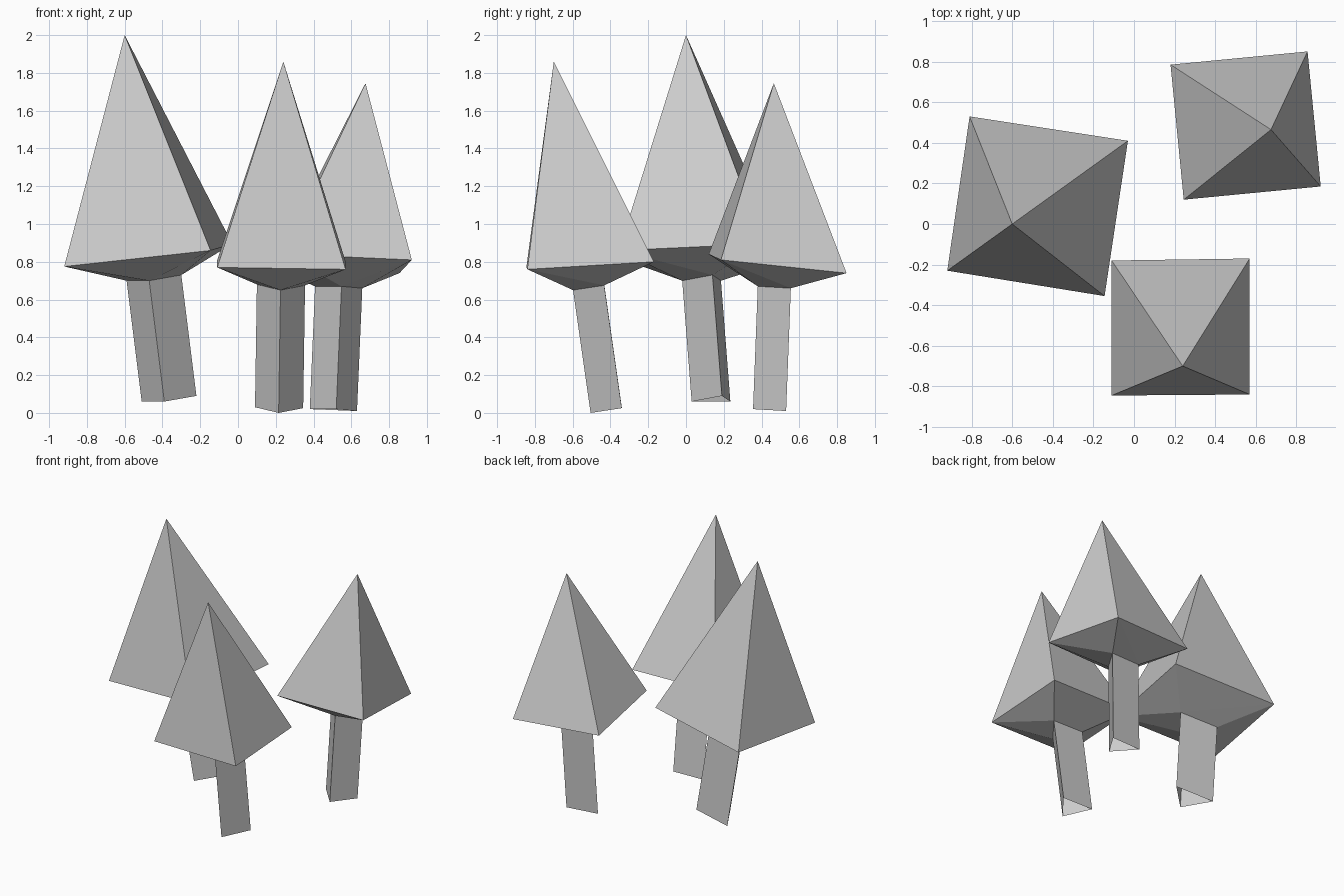
import bpy, bmesh
from mathutils import Vector

cube = bpy.data.objects.get("Cube")
if cube:
    bpy.data.objects.remove(cube, do_unlink=True)

# Single flat colour
grey = bpy.data.materials.new("plain_grey")
grey.use_nodes = True
colour = (0.6, 0.6, 0.6, 1)
grey.diffuse_color = colour
grey.node_tree.nodes["Principled BSDF"].inputs["Base Color"].default_value = colour


def add_object(name, bm):
    bmesh.ops.recalc_face_normals(bm, faces=bm.faces)
    mesh = bpy.data.meshes.new(name)
    bm.to_mesh(mesh)
    bm.free()
    mesh.materials.append(grey)
    bpy.context.collection.objects.link(bpy.data.objects.new(name, mesh))


def make_trunk(name, foot, lean):
    """Leaning three-sided tube, open at the ends."""
    bm = bmesh.new()
    low = [bm.verts.new(p) for p in foot]
    high = [bm.verts.new(p + lean) for p in foot]
    for i in range(3):
        j = (i + 1) % 3
        bm.faces.new((low[i], low[j], high[j], high[i]))
    add_object(name, bm)


def make_crown(name, apex, brim, trunk_top):
    """Four-sided pyramid whose underside tapers to the trunk top."""
    bm = bmesh.new()
    for p in [apex, *brim, *trunk_top]:
        bm.verts.new(p)
    bmesh.ops.convex_hull(bm, input=bm.verts)
    add_object(name, bm)


def make_tree(name, apex, brim, foot, lean):
    foot = [Vector(p) for p in foot]
    lean = Vector(lean)
    make_trunk(name + "_trunk", foot, lean)
    make_crown(name + "_crown", apex, brim, [p + lean for p in foot])


# Tall tree on the -x side
make_tree("tall_tree", (-0.6, 0, 2),
          [(-0.92, -0.23, 0.775), (-0.145, -0.355, 0.86), (-0.03, 0.41, 0.895), (-0.81, 0.53, 0.81)],
          [(-0.39, 0.03, 0.06), (-0.22, 0.19, 0.09), (-0.51, 0.235, 0.06)],
          (-0.08, -0.05, 0.64))

# Front tree
make_tree("front_tree", (0.24, -0.7, 1.86),
          [(-0.11, -0.845, 0.77), (0.57, -0.84, 0.76), (0.57, -0.17, 0.8), (-0.11, -0.18, 0.81)],
          [(0.215, -0.505, 0), (0.345, -0.34, 0.025), (0.09, -0.34, 0.03)],
          (0.01, -0.093, 0.65))

# Back tree
make_tree("back_tree", (0.675, 0.465, 1.745),
          [(0.18, 0.785, 0.77), (0.855, 0.85, 0.74), (0.92, 0.185, 0.81), (0.245, 0.12, 0.84)],
          [(0.52, 0.355, 0.02), (0.63, 0.53, 0.01), (0.38, 0.51, 0.02)],
          (0.028, 0.025, 0.65))
